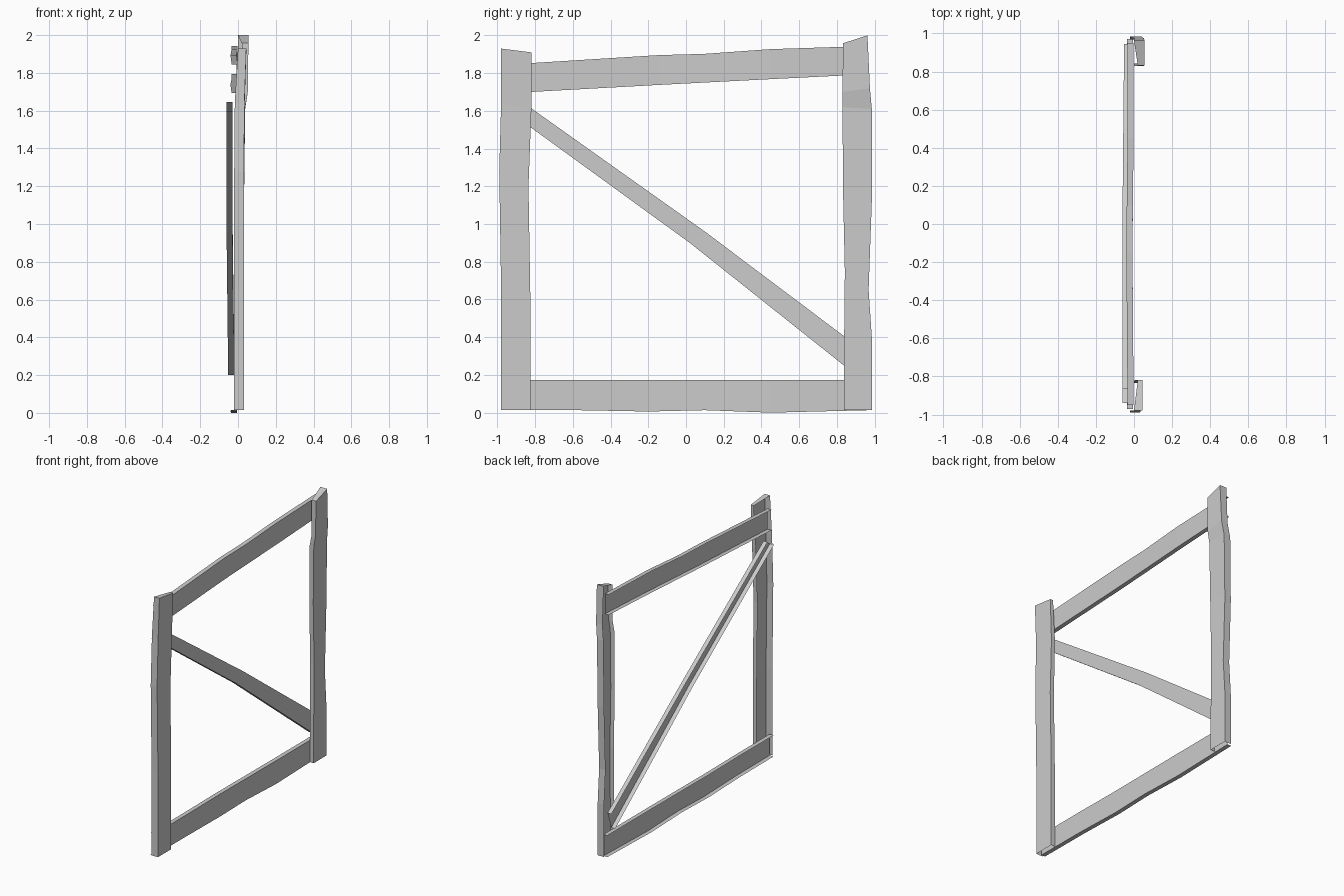
import bpy, bmesh


def channel(name, stations, cap_end=False):
    """Open-backed board: each station is edge A (y, z), edge B (y, z),
    front x, back x at A, back x at B."""
    bm = bmesh.new()
    rings = []
    for a, b, front, back_a, back_b in stations:
        rings.append([bm.verts.new(p) for p in (
            (back_a, *a), (front, *a), (front, *b), (back_b, *b))])
    for r, s in zip(rings, rings[1:]):
        for i in range(3):
            bm.faces.new((r[i], r[i + 1], s[i + 1], s[i]))
    if cap_end:
        bm.faces.new(rings[-1])
    bmesh.ops.recalc_face_normals(bm, faces=bm.faces)
    bm.faces.ensure_lookup_table()
    if bm.faces[1].normal.x < 0:
        bmesh.ops.reverse_faces(bm, faces=bm.faces)
    mesh = bpy.data.meshes.new(name)
    bm.to_mesh(mesh)
    bm.free()
    obj = bpy.data.objects.new(name, mesh)
    bpy.context.collection.objects.link(obj)
    return obj


def post(name, rows):
    # rows: outer y, outer z, inner y, inner z, front x, outer back x
    channel(name, [((yo, zo), (yi, zi), f, bk, bk + 0.02)
                   for yo, zo, yi, zi, f, bk in rows], cap_end=True)


def rail(name, rows, depth=0.032):
    # rows: y of lower edge, lower z, y of upper edge, upper z, front x
    channel(name, [((y0, z0), (y1, z1), f, f - depth, f - depth)
                   for y0, z0, y1, z1, f in rows])


# upright posts, closed at the top and open behind
post("left_post", [
    (-0.98, 0.015, -0.825, 0.015, 0.032, -0.02),
    (-0.98, 0.65, -0.825, 0.60, 0.032, -0.02),
    (-0.99, 1.28, -0.835, 1.20, 0.032, -0.02),
    (-0.98, 1.64, -0.82, 1.60, 0.034, -0.017),
    (-0.98, 1.93, -0.82, 1.91, 0.044, 0.0)])
post("right_post", [
    (0.985, 0.015, 0.838, 0.015, 0.032, -0.02),
    (0.985, 0.40, 0.838, 0.35, 0.032, -0.02),
    (0.968, 0.65, 0.842, 0.75, 0.032, -0.02),
    (0.985, 1.12, 0.832, 1.20, 0.032, -0.02),
    (0.985, 1.61, 0.83, 1.62, 0.038, -0.015),
    (0.975, 1.72, 0.83, 1.70, 0.052, 0.0),
    (0.962, 2.0, 0.832, 1.958, 0.055, 0.0)])

# horizontal rails
rail("top_rail", [
    (-0.95, 1.693, -0.95, 1.845, -0.002),
    (-0.15, 1.737, -0.15, 1.895, -0.008),
    (0.10, 1.75, 0.10, 1.902, -0.006),
    (0.45, 1.768, 0.45, 1.927, -0.002),
    (0.95, 1.793, 0.95, 1.943, -0.002)])
rail("bottom_rail", [
    (-0.97, 0.015, -0.97, 0.172, -0.004),
    (-0.57, 0.013, -0.57, 0.172, -0.004),
    (-0.20, 0.006, -0.20, 0.172, -0.008),
    (0.10, 0.013, 0.10, 0.172, -0.006),
    (0.45, 0.0, 0.45, 0.172, -0.004),
    (0.97, 0.013, 0.97, 0.172, -0.004)])

# diagonal brace behind the frame
rail("diagonal_brace", [
    (-0.94, 1.597, -0.865, 1.645, -0.028),
    (0.02, 0.90, 0.10, 0.96, -0.028),
    (0.90, 0.20, 0.945, 0.325, -0.02)])
